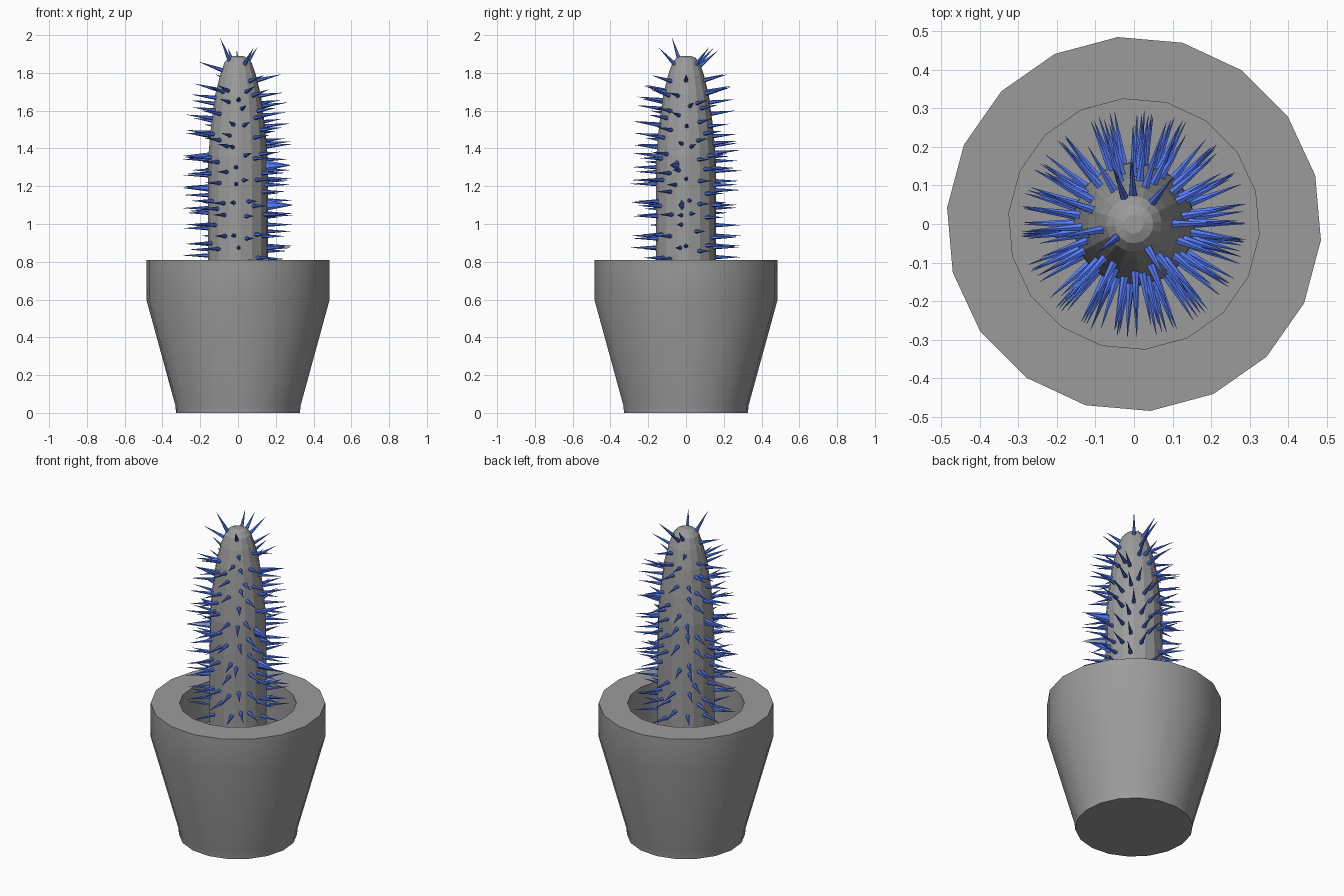
import bpy, bmesh, math, random
from mathutils import Vector, Matrix

if "Cube" in bpy.data.objects:
    bpy.data.objects.remove(bpy.data.objects["Cube"])

random.seed(4)


def material(name, color):
    m = bpy.data.materials.new(name)
    m.diffuse_color = color
    m.use_nodes = True
    m.node_tree.nodes["Principled BSDF"].inputs["Base Color"].default_value = m.diffuse_color
    return m


grey = material("dark_grey", (0.33, 0.33, 0.33, 1))
blue = material("spine_blue", (0.09, 0.20, 0.95, 1))


def finish(name, bm, mat, smooth=True):
    bmesh.ops.recalc_face_normals(bm, faces=bm.faces)
    me = bpy.data.meshes.new(name)
    bm.to_mesh(me)
    bm.free()
    me.materials.append(mat)
    ob = bpy.data.objects.new(name, me)
    bpy.context.collection.objects.link(ob)
    if smooth:
        bpy.ops.object.select_all(action='DESELECT')
        ob.select_set(True)
        bpy.context.view_layer.objects.active = ob
        bpy.ops.object.shade_smooth_by_angle(angle=math.radians(30))
    return ob


def lathe(name, profile, sides, offset, smooth):
    """Revolve (radius, z) points and cap both ends."""
    bm = bmesh.new()
    rings = []
    for r, z in profile:
        rings.append([bm.verts.new((r * math.cos(offset + math.tau * i / sides),
                                    r * math.sin(offset + math.tau * i / sides), z))
                      for i in range(sides)])
    for a, b in zip(rings, rings[1:]):
        for i in range(sides):
            j = (i + 1) % sides
            bm.faces.new((a[i], a[j], b[j], b[i]))
    bm.faces.new(rings[0])
    bm.faces.new(rings[-1])
    return finish(name, bm, grey, smooth)


# Pot with thick rim and recessed soil floor
lathe("pot", [(0.329, 0), (0.333, 0.04), (0.487, 0.60), (0.487, 0.81),
              (0.326, 0.81), (0.326, 0.56)], 18, math.radians(-5), True)

# Cactus body
body = [(0.16, 0.55), (0.16, 1.1), (0.158, 1.36), (0.143, 1.52), (0.122, 1.68),
        (0.095, 1.79), (0.072, 1.855), (0.05, 1.88), (0.025, 1.89)]
lathe("cactus_body", body, 16, math.radians(5), False)


def surface(z):
    """Radius and outward tilt of the body at height z."""
    for (r0, z0), (r1, z1) in zip(body, body[1:]):
        if z <= z1:
            t = (z - z0) / (z1 - z0)
            return r0 + (r1 - r0) * t, math.atan2(r0 - r1, z1 - z0)
    return 0.03, math.radians(65)


# Spines, all in one mesh
spines = bmesh.new()


def spine(angle, z, length=0.13, width=0.012, tall=1.0, tilt=None):
    r, slope = surface(z)
    t = slope if tilt is None else tilt
    d = Vector((math.cos(angle) * math.cos(t), math.sin(angle) * math.cos(t), math.sin(t)))
    side = Vector((-math.sin(angle), math.cos(angle), 0))
    up = d.cross(side)
    root = Vector((r * math.cos(angle), r * math.sin(angle), z)) - d * 0.008
    m = Matrix((side, up, d)).transposed().to_4x4()
    m = Matrix.Translation(root + d * length / 2) @ m @ Matrix.Diagonal((1, tall, 1, 1))
    bmesh.ops.create_cone(spines, cap_ends=True, segments=6, radius1=width,
                          radius2=0.0005, depth=length, matrix=m)


# staggered columns around the body
columns, rows = 18, 9
for c in range(columns):
    for k in range(rows):
        z = 0.79 + 0.118 * k + (0.055 if c % 2 else 0) + random.uniform(-0.035, 0.035)
        if z > 1.74 and c % 3:
            continue
        a = math.radians(6) + math.tau * c / columns + random.uniform(-0.12, 0.12)
        spine(a, z, random.uniform(0.13, 0.145))

# tall flattened spines on the sides
for deg, z in ((-17, 1.31), (-8, 1.10), (172, 1.36), (185, 1.19)):
    spine(math.radians(deg), z, 0.14, tall=2.4 if deg < 0 else 1.6)

# crown spines: angle, height, tilt, length
for deg, z, tilt, length in ((218, 1.87, 62, 0.14), (300, 1.85, 42, 0.13),
                             (50, 1.85, 45, 0.13), (92, 1.84, 40, 0.13),
                             (110, 1.85, 45, 0.12)):
    spine(math.radians(deg), z, length, tilt=math.radians(tilt))

finish("spines", spines, blue, False)
